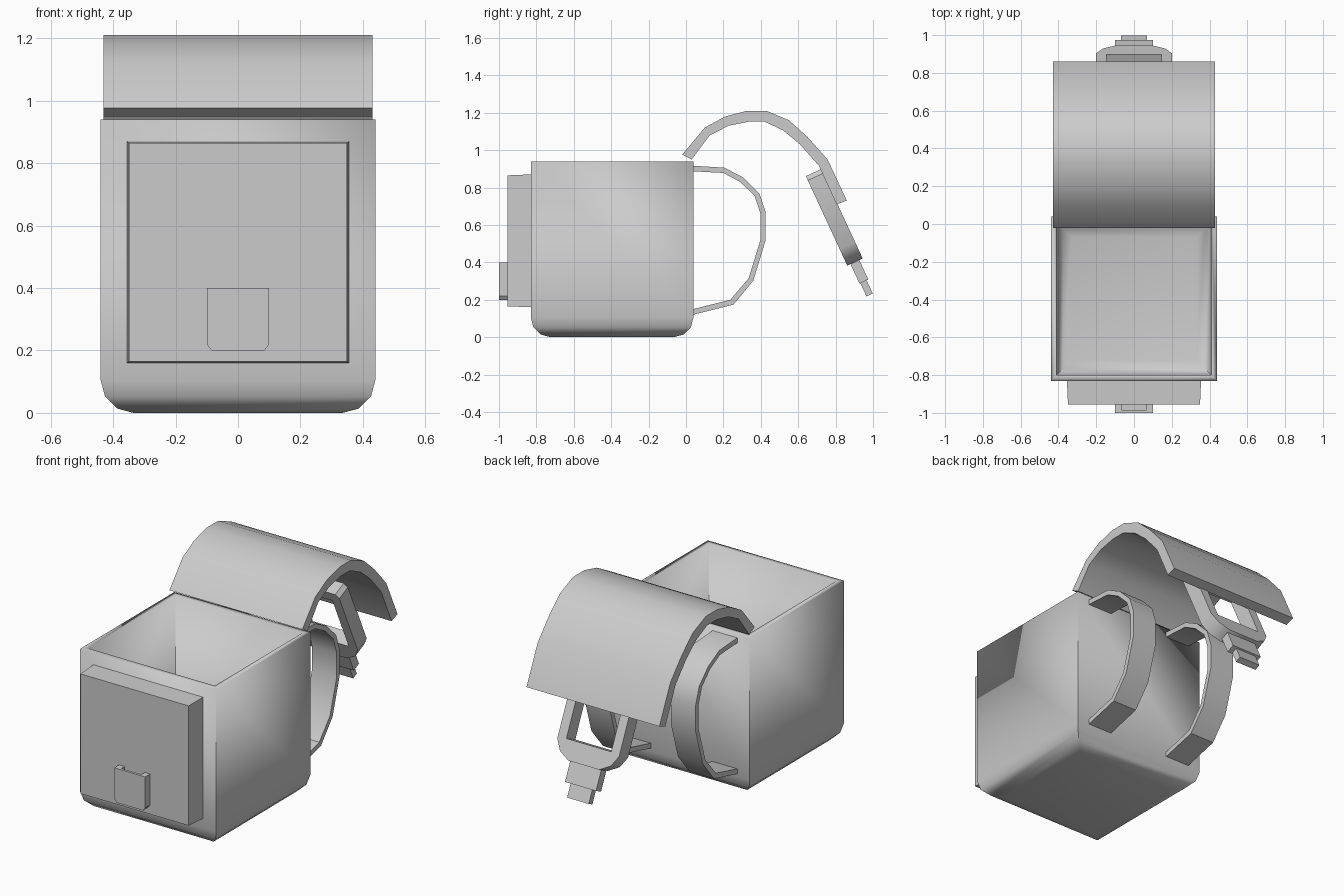
import bpy, bmesh
from mathutils import Matrix, Vector

if "Cube" in bpy.data.objects:
    bpy.data.objects.remove(bpy.data.objects["Cube"])


def frame(ax, ay, origin=(0, 0, 0)):
    """Matrix whose local x and y follow ax and ay."""
    ax, ay = Vector(ax).normalized(), Vector(ay).normalized()
    m = Matrix((ax, ay, ax.cross(ay))).transposed().to_4x4()
    m.translation = Vector(origin)
    return m


def finish(ob):
    bpy.ops.object.select_all(action='DESELECT')
    ob.select_set(True)
    bpy.context.view_layer.objects.active = ob
    bpy.ops.object.shade_smooth_by_angle(angle=0.6)
    return ob


def prism(name, loops, depth, matrix):
    """Filled outline (first loop, then holes) with the given total depth."""
    cu = bpy.data.curves.new(name, 'CURVE')
    cu.dimensions, cu.fill_mode, cu.extrude = '2D', 'BOTH', depth / 2
    for pts in loops:
        sp = cu.splines.new('POLY')
        sp.points.add(len(pts) - 1)
        for p, (x, y) in zip(sp.points, pts):
            p.co = (x, y, 0, 1)
        sp.use_cyclic_u = True
    ob = bpy.data.objects.new(name, cu)
    bpy.context.collection.objects.link(ob)
    bpy.ops.object.select_all(action='DESELECT')
    ob.select_set(True)
    bpy.context.view_layer.objects.active = ob
    bpy.ops.object.convert(target='MESH')
    ob = bpy.context.object
    ob.data.transform(matrix)
    bm = bmesh.new()
    bm.from_mesh(ob.data)
    bmesh.ops.remove_doubles(bm, verts=bm.verts, dist=1e-4)
    bmesh.ops.recalc_face_normals(bm, faces=bm.faces)
    bm.to_mesh(ob.data)
    bm.free()
    return finish(ob)


def box_bm(lo, hi):
    bm = bmesh.new()
    bmesh.ops.create_cube(bm, size=1)
    for v in bm.verts:
        v.co = [l + (c + .5) * (h - l) for c, l, h in zip(v.co, lo, hi)]
    return bm


def add_bm(name, bm):
    me = bpy.data.meshes.new(name)
    bm.to_mesh(me)
    bm.free()
    ob = bpy.data.objects.new(name, me)
    bpy.context.collection.objects.link(ob)
    return finish(ob)


def rect(x, y0, y1):
    return [(-x, y0), (x, y0), (x, y1), (-x, y1)]


YZ = ((0, 1, 0), (0, 0, 1))

# Open-topped bag body with rounded bottom edges
bm = box_bm((-.44, -.83, 0), (.44, .04, .94))
bmesh.ops.delete(bm, geom=[f for f in bm.faces if f.normal.z > .9], context='FACES_ONLY')
bmesh.ops.bevel(bm, geom=[e for e in bm.edges if all(v.co.z < .01 for v in e.verts)],
                offset=.105, segments=3, profile=.5, affect='EDGES')
body = add_bm("bag_body", bm)
mod = body.modifiers.new("walls", 'SOLIDIFY')
mod.thickness, mod.offset, mod.use_even_offset = .03, -1, True

# Front pocket, slightly tapered to the front
bm = box_bm((-.355, -.955, .16), (.355, -.83, .87))
for v in bm.verts:
    if v.co.y < -.9:
        v.co.x *= .985
        v.co.z += .005 if v.co.z < .5 else -.005
add_bm("front_pocket", bm)

# Buckle socket on the pocket: U-shaped channel with a closed bottom
prism("buckle_socket", [[(-.1, -.955), (-.1, -1), (.1, -1), (.1, -.955), (.065, -.955),
                         (.065, -.985), (-.065, -.985), (-.065, -.955)]],
      .18, frame((1, 0, 0), (0, 1, 0), (0, 0, .31)))
prism("buckle_socket_base", [[(-.1, .22), (-.085, .2), (.085, .2), (.1, .22)]],
      .045, frame((1, 0, 0), (0, 0, 1), (0, -.9775, 0)))

# Curved lid thrown open to the back
lid_out = [(-.02, .976), (.1, 1.12), (.21, 1.18), (.325, 1.21), (.43, 1.21),
           (.55, 1.16), (.65, 1.07), (.757, .95), (.86, .73)]
lid_in = [(.03, .95), (.126, 1.078), (.227, 1.13), (.334, 1.152), (.42, 1.152),
          (.52, 1.105), (.61, 1.03), (.71, .917), (.805, .71)]
prism("lid", [lid_out + lid_in[::-1]], .86, frame(*YZ))

# Shoulder straps
strap_out = [(.03, .917), (.206, .906), (.307, .853), (.393, .767), (.425, .67),
             (.425, .516), (.36, .302), (.254, .174), (.03, .118)]
strap_in = [(.03, .887), (.2, .878), (.29, .83), (.367, .755), (.398, .66),
            (.398, .52), (.335, .315), (.237, .2), (.03, .148)]
for side, x in (("right", .28), ("left", -.28)):
    prism(side + "_shoulder_strap", [strap_out + strap_in[::-1]], .16, frame(*YZ, (x, 0, 0)))

# Clip under the lid: ring with chamfered ends, then two stepped prongs
top, down = Vector((0, .725, .90)), Vector((0, .42, -.907))
out = Vector((0, .907, .42))


def clip(name, loops, n0, n1):
    prism(name, loops, n1 - n0, frame((1, 0, 0), down, top + out * (n0 + n1) / 2))


ring = [(.18, 0), (.2, .025), (.2, .43), (.165, .49), (.1, .527)]
clip("clip_ring", [ring + [(-x, u) for x, u in ring[::-1]], rect(.145, .06, .417)], -.093, -.002)
clip("clip_prong", [rect(.1, .52, .642)], -.074, -.022)
clip("clip_tip", [rect(.07, .635, .72)], -.069, -.032)
